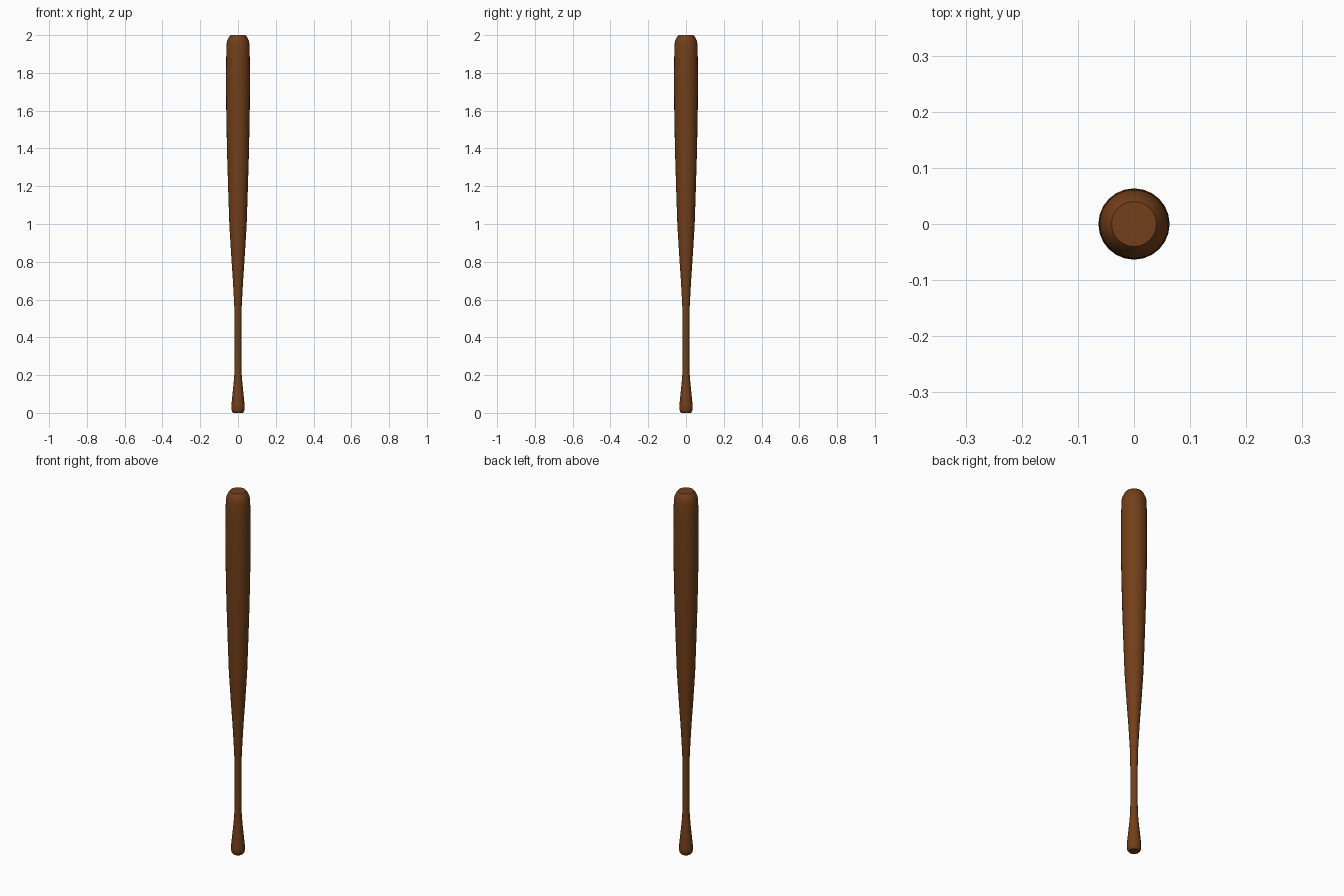
import bpy, bmesh, math

if "Cube" in bpy.data.objects:
    bpy.data.objects.remove(bpy.data.objects["Cube"])

SEGMENTS = 24

# Bat profile: (radius, height) from the knob up to the tip
PROFILE = [(0.026, 0.0), (0.032, 0.007), (0.035, 0.02), (0.035, 0.04),
           (0.029, 0.10), (0.023, 0.16), (0.019, 0.21), (0.0175, 0.29),
           (0.0175, 0.42), (0.019, 0.55), (0.027, 0.70), (0.037, 0.85),
           (0.046, 1.00), (0.052, 1.18), (0.058, 1.38), (0.062, 1.58),
           (0.0635, 1.75), (0.0625, 1.87), (0.061, 1.95), (0.057, 1.97),
           (0.048, 1.99), (0.040, 2.0)]


def lathe(name, profile, segments):
    bm = bmesh.new()
    rings = []
    for r, z in profile:
        rings.append([bm.verts.new((r * math.cos(2 * math.pi * i / segments),
                                    r * math.sin(2 * math.pi * i / segments), z))
                      for i in range(segments)])
    for a, b in zip(rings, rings[1:]):
        for i in range(segments):
            j = (i + 1) % segments
            bm.faces.new((a[i], a[j], b[j], b[i]))
    # End caps
    bm.faces.new(rings[0][::-1])
    bm.faces.new(rings[-1])
    mesh = bpy.data.meshes.new(name)
    bm.to_mesh(mesh)
    bm.free()
    obj = bpy.data.objects.new(name, mesh)
    bpy.context.collection.objects.link(obj)
    return obj


# Wooden bat
bat = lathe("wooden_bat", PROFILE, SEGMENTS)
wood = bpy.data.materials.new("brown_wood")
wood.diffuse_color = (0.17, 0.05, 0.01, 1)
wood.use_nodes = True
wood.node_tree.nodes["Principled BSDF"].inputs["Base Color"].default_value = wood.diffuse_color
bat.data.materials.append(wood)

# Smooth sides, crisp end caps
bpy.context.view_layer.objects.active = bat
bat.select_set(True)
bpy.ops.object.shade_smooth_by_angle(angle=math.radians(35))
